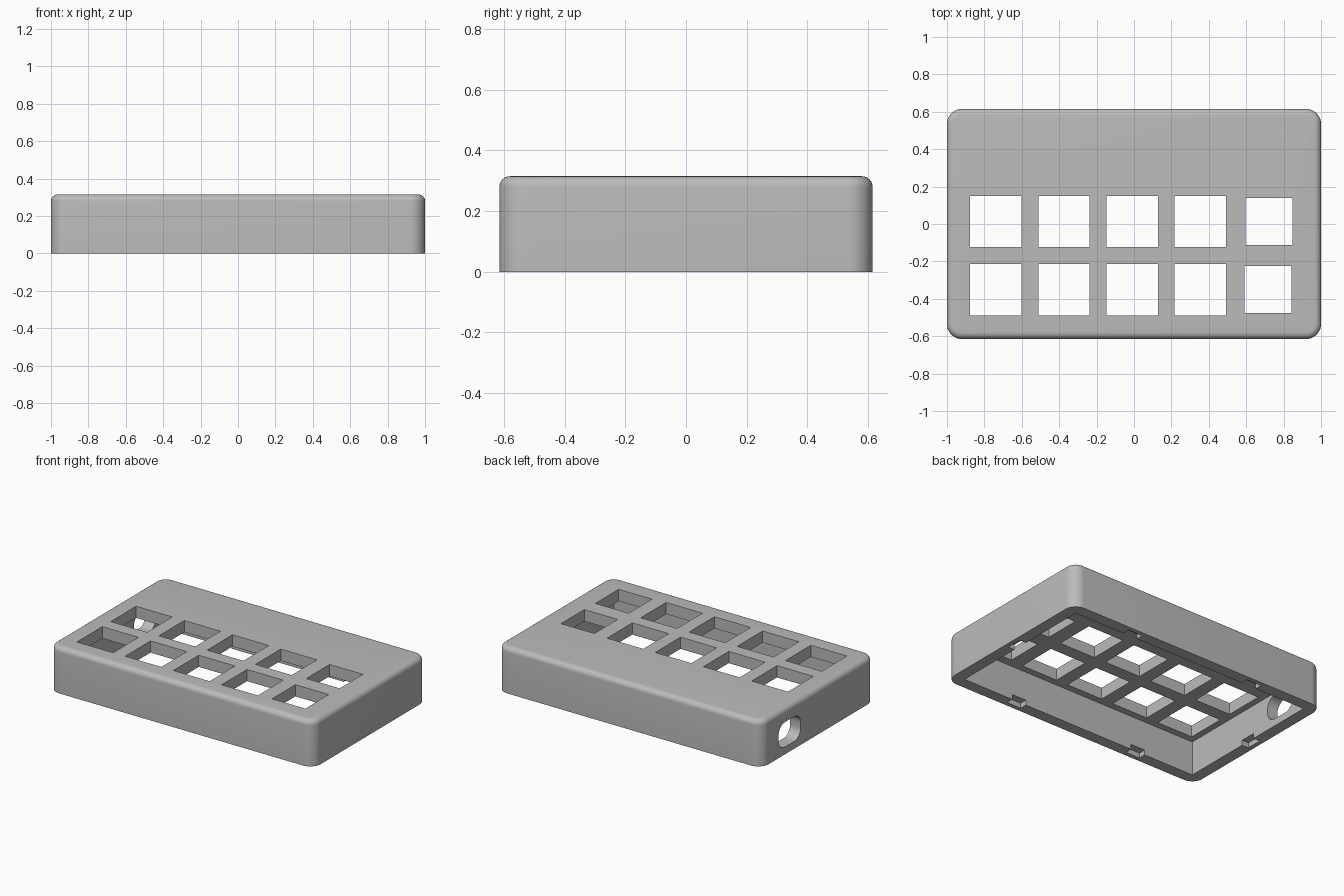
import bpy
import bmesh
from mathutils import Matrix, Vector

cube = bpy.data.objects.get("Cube")
if cube:
    bpy.data.objects.remove(cube, do_unlink=True)

LENGTH, WIDTH, HEIGHT, WALL = 2.0, 1.23, 0.315, 0.08
OVER = 0.05  # how far cutters reach past the surface

plastic = bpy.data.materials.new("grey plastic")
plastic.use_nodes = True
plastic.diffuse_color = (0.5, 0.5, 0.5, 1)
plastic.node_tree.nodes["Principled BSDF"].inputs["Base Color"].default_value = (0.5, 0.5, 0.5, 1)


def add_box(bm, low, high):
    low, high = Vector(low), Vector(high)
    size = Matrix.Diagonal((*(high - low), 1))
    bmesh.ops.create_cube(bm, size=1, matrix=Matrix.Translation((low + high) / 2) @ size)


def round_edges(bm, test, radius, segments):
    edges = [e for e in bm.edges if test(e)]
    bmesh.ops.bevel(bm, geom=edges, offset=radius, segments=segments,
                    profile=0.5, affect='EDGES', clamp_overlap=True)


def along(axis):
    return lambda e: abs((e.verts[0].co - e.verts[1].co).normalized()[axis]) > 0.99


def make_object(name, bm):
    mesh = bpy.data.meshes.new(name)
    bm.to_mesh(mesh)
    bm.free()
    obj = bpy.data.objects.new(name, mesh)
    bpy.context.collection.objects.link(obj)
    mesh.materials.append(plastic)
    return obj


# Case body with rounded corners and a softened top rim
bm = bmesh.new()
add_box(bm, (-LENGTH / 2, -WIDTH / 2, 0), (LENGTH / 2, WIDTH / 2, HEIGHT))
round_edges(bm, along(2), 0.08, 10)
round_edges(bm, lambda e: all(v.co.z > HEIGHT - 0.001 for v in e.verts), 0.035, 6)
case = make_object("case_shell", bm)
cutters = []

# Open cavity underneath
bm = bmesh.new()
inner_x, inner_y = LENGTH / 2 - WALL, WIDTH / 2 - WALL
add_box(bm, (-inner_x, -inner_y, -OVER), (inner_x, inner_y, HEIGHT - WALL))
cutters.append(make_object("cavity_cutter", bm))

# Two rows of square key openings, the last column slightly smaller
bm = bmesh.new()
for row_y in (-0.351, 0.014):
    for column in range(5):
        x = -0.739 + 0.3645 * column
        half = 0.126 if column == 4 else 0.137
        if column == 4:
            x = 0.717 if row_y < 0 else 0.721
        add_box(bm, (x - half, row_y - half, HEIGHT - WALL - OVER),
                (x + half, row_y + half, HEIGHT + OVER))
cutters.append(make_object("key_opening_cutter", bm))

# Rounded cable port through the end wall
bm = bmesh.new()
add_box(bm, (-LENGTH / 2 - OVER, 0.19, 0.05), (-inner_x + OVER, 0.43, 0.22))
round_edges(bm, along(0), 0.07, 8)
cutters.append(make_object("cable_port_cutter", bm))

# Snap notches in the inside of the bottom rim
bm = bmesh.new()
half, depth, top = 0.055, 0.05, 0.035
for side in (-1, 1):
    for x in (-0.48, 0.48):
        y = side * inner_y
        add_box(bm, (x - half, y - depth, -OVER), (x + half, y + depth, top))
    x = side * inner_x
    add_box(bm, (x - depth, -half, -OVER), (x + depth, half, top))
cutters.append(make_object("snap_notch_cutter", bm))

# Cut everything out of the case
for cutter in cutters:
    cutter.hide_render = True
    mod = case.modifiers.new(cutter.name, 'BOOLEAN')
    mod.operation = 'DIFFERENCE'
    mod.solver = 'EXACT'
    mod.object = cutter

bpy.context.view_layer.update()
evaluated = case.evaluated_get(bpy.context.evaluated_depsgraph_get())
result = bpy.data.meshes.new_from_object(evaluated)
case.modifiers.clear()
case.data = result
result.materials.clear()
result.materials.append(plastic)
for cutter in cutters:
    bpy.data.objects.remove(cutter, do_unlink=True)

# Smooth shading with crisp edges
bpy.ops.object.select_all(action='DESELECT')
case.select_set(True)
bpy.context.view_layer.objects.active = case
bpy.ops.object.shade_smooth_by_angle(angle=0.6)
